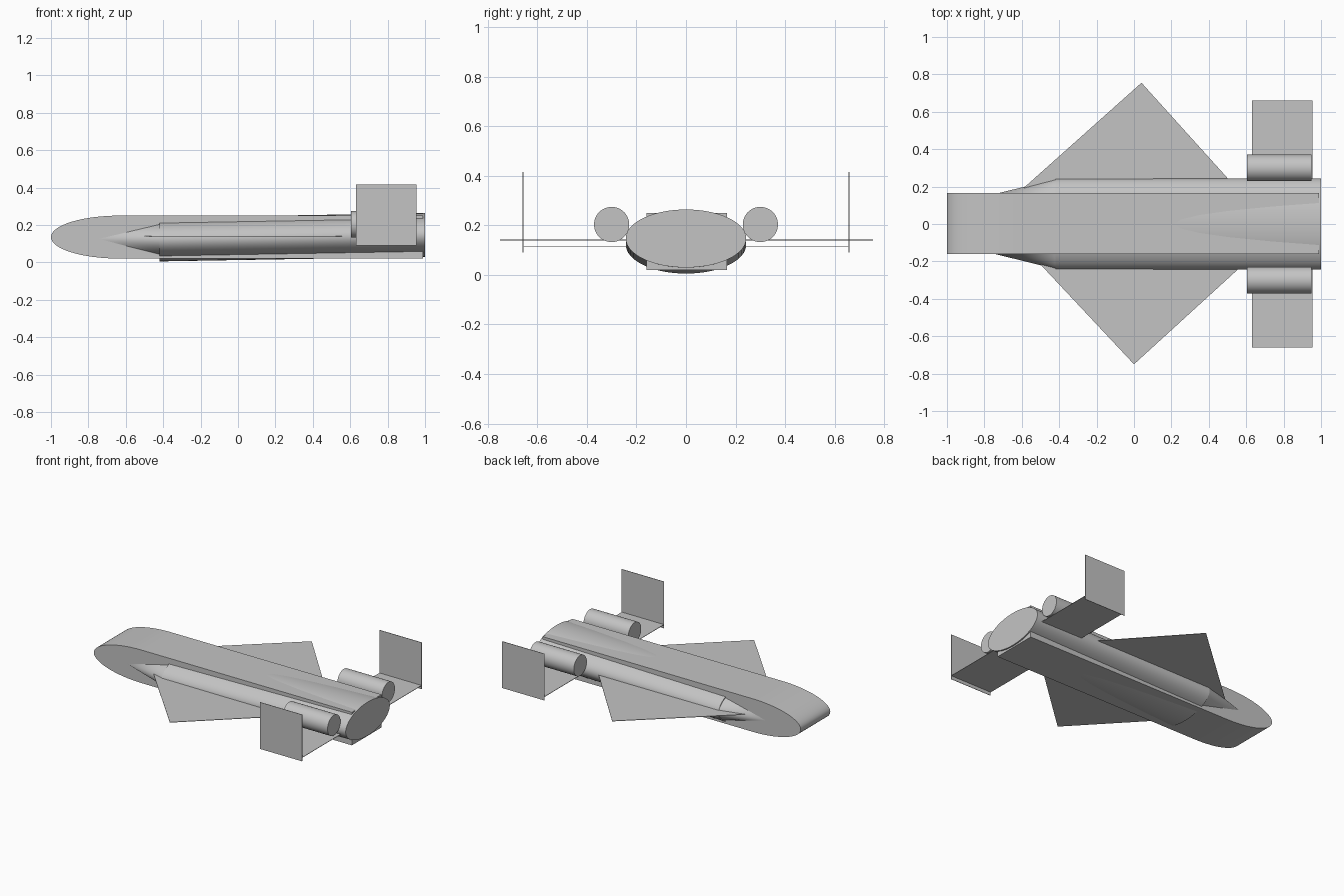
import bpy, bmesh, math
from mathutils import Vector

cube = bpy.data.objects.get("Cube")
if cube:
    bpy.data.objects.remove(cube, do_unlink=True)

grey = bpy.data.materials.new("hull_grey")
grey.use_nodes = True
colour = (0.55, 0.55, 0.55, 1)
grey.diffuse_color = colour
grey.node_tree.nodes["Principled BSDF"].inputs["Base Color"].default_value = colour


def finish(name, bm, smooth=False):
    """Turn a bmesh into a named grey object."""
    bmesh.ops.recalc_face_normals(bm, faces=bm.faces)
    mesh = bpy.data.meshes.new(name)
    bm.to_mesh(mesh)
    bm.free()
    mesh.materials.append(grey)
    obj = bpy.data.objects.new(name, mesh)
    bpy.context.collection.objects.link(obj)
    if smooth:
        bpy.ops.object.select_all(action='DESELECT')
        obj.select_set(True)
        bpy.context.view_layer.objects.active = obj
        bpy.ops.object.shade_smooth_by_angle(angle=math.radians(30))
    return obj


def loft(name, start, end, smooth=False):
    """Solid between two matching loops."""
    bm = bmesh.new()
    a = [bm.verts.new(p) for p in start]
    b = [bm.verts.new(p) for p in end]
    bm.faces.new(a)
    bm.faces.new(b)
    for i in range(len(a)):
        j = (i + 1) % len(a)
        bm.faces.new((a[i], a[j], b[j], b[i]))
    return finish(name, bm, smooth)


def plate(name, corners, normal):
    """Very thin sheet centred on its corner points."""
    half = Vector(normal) * 0.0015
    return loft(name, [Vector(c) - half for c in corners],
                [Vector(c) + half for c in corners])


def ellipse(x, y, z, ry, rz, count=64):
    turn = [2 * math.pi * i / count for i in range(count)]
    return [(x, y + ry * math.cos(t), z + rz * math.sin(t)) for t in turn]


# Flat-sided fuselage with an elliptical nose
profile = [(0.99, 0.02)]
for i in range(33):
    t = -math.pi / 2 - math.pi * i / 32
    profile.append((-0.63 + 0.37 * math.cos(t), 0.135 + 0.115 * math.sin(t)))
profile.append((0.99, 0.25))
loft("fuselage", [(x, -0.16, z) for x, z in profile],
     [(x, 0.165, z) for x, z in profile], True)

# Oval main tube, rising slightly toward the tail
loft("main_tube", ellipse(-0.42, 0, 0.122, 0.243, 0.117),
     ellipse(1.0, 0, 0.1465, 0.243, 0.117), True)

# Pointed fairings in front of the tube
for label, side in (("left", 1), ("right", -1)):
    bm = bmesh.new()
    tip = bm.verts.new((-0.745, side * 0.16, 0.125))
    arc = []
    for i in range(25):
        t = math.radians(-48 + 4 * i)
        arc.append(bm.verts.new((-0.42, side * 0.24 * math.cos(t),
                                 0.123 + 0.107 * math.sin(t))))
    for p, q in zip(arc, arc[1:] + arc[:1]):
        bm.faces.new((tip, p, q))
    bm.faces.new(arc)
    finish("fairing_" + label, bm, True)

# Diamond wing through the body
plate("wing", [(0.04, 0.755, 0.14), (-0.75, 0.05, 0.14),
               (0, -0.75, 0.14), (0.767, -0.05, 0.14)], (0, 0, 1))

# Tailplane, upright end fins and engine pods
front, rear, span = 0.63, 0.955, 0.658
plate("tailplane", [(front, -span, 0.115), (rear, -span, 0.115),
                    (rear, span, 0.115), (front, span, 0.115)], (0, 0, 1))
for label, side in (("left", 1), ("right", -1)):
    y = side * span
    plate("tail_fin_" + label, [(front, y, 0.09), (rear, y, 0.09),
                                (rear, y, 0.415), (front, y, 0.415)], (0, 1, 0))
    loft("engine_pod_" + label, ellipse(0.605, side * 0.3, 0.203, 0.071, 0.071, 48),
         ellipse(0.95, side * 0.3, 0.203, 0.071, 0.071, 48), True)
